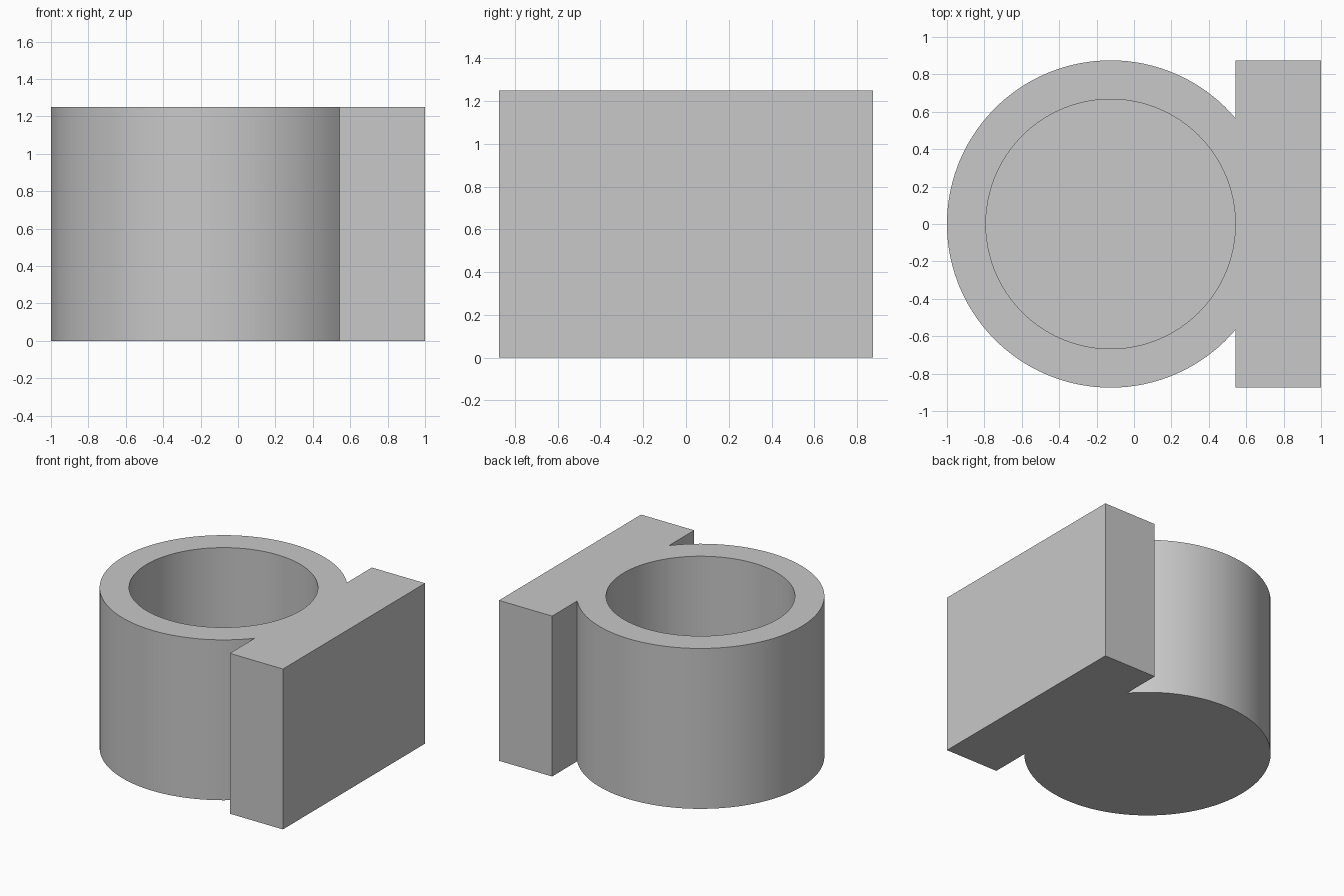
import bpy
import bmesh
from math import acos, cos, sin, pi, radians

cube = bpy.data.objects.get("Cube")
if cube:
    bpy.data.objects.remove(cube, do_unlink=True)

# Main dimensions
CX, R_OUT, R_IN = -0.125, 0.875, 0.667
HEIGHT, FLOOR = 1.25, 0.208
PLATE_X = CX + R_IN
SEGMENTS = 96


def arc(radius, start, end, steps):
    """Points along an arc around the cup axis, both ends included."""
    angles = [start + (end - start) * i / steps for i in range(steps + 1)]
    return [(CX + radius * cos(a), radius * sin(a)) for a in angles]


def ring(bm, points, z):
    return [bm.verts.new((x, y, z)) for x, y in points]


def wall(bm, low, high):
    for i in range(len(low)):
        j = (i + 1) % len(low)
        bm.faces.new((low[i], low[j], high[j], high[i]))


def loop_edges(bm, verts):
    return [bm.edges.get((verts[i - 1], verts[i])) for i in range(len(verts))]


# Outline of the round cup joined to the flat mounting plate
joint = acos((PLATE_X - CX) / R_OUT)
outline = arc(R_OUT, joint, 2 * pi - joint, SEGMENTS)
outline += [(PLATE_X, -R_OUT), (1, -R_OUT), (1, R_OUT), (PLATE_X, R_OUT)]
bore = arc(R_IN, 0, 2 * pi, SEGMENTS)[:-1]

# Outer walls, underside, and blind bore with its floor
bm = bmesh.new()
base, top = ring(bm, outline, 0), ring(bm, outline, HEIGHT)
bore_low, bore_top = ring(bm, bore, FLOOR), ring(bm, bore, HEIGHT)
wall(bm, base, top)
wall(bm, bore_low, bore_top)
bm.faces.new(base)
bm.faces.new(bore_low)

# Flat top around the bore
bmesh.ops.triangle_fill(bm, use_beauty=True, use_dissolve=False,
                        edges=loop_edges(bm, top) + loop_edges(bm, bore_top))
bmesh.ops.recalc_face_normals(bm, faces=bm.faces[:])

mesh = bpy.data.meshes.new("cup_with_mounting_plate")
bm.to_mesh(mesh)
bm.free()
holder = bpy.data.objects.new("cup_with_mounting_plate", mesh)
bpy.context.collection.objects.link(holder)

# Plain grey material
grey = bpy.data.materials.new("light_grey")
grey.use_nodes = True
colour = (0.58, 0.58, 0.58, 1)
grey.diffuse_color = colour
grey.node_tree.nodes["Principled BSDF"].inputs["Base Color"].default_value = colour
mesh.materials.append(grey)

# Smooth round walls with crisp rims
bpy.ops.object.select_all(action="DESELECT")
holder.select_set(True)
bpy.context.view_layer.objects.active = holder
bpy.ops.object.shade_smooth_by_angle(angle=radians(30))
